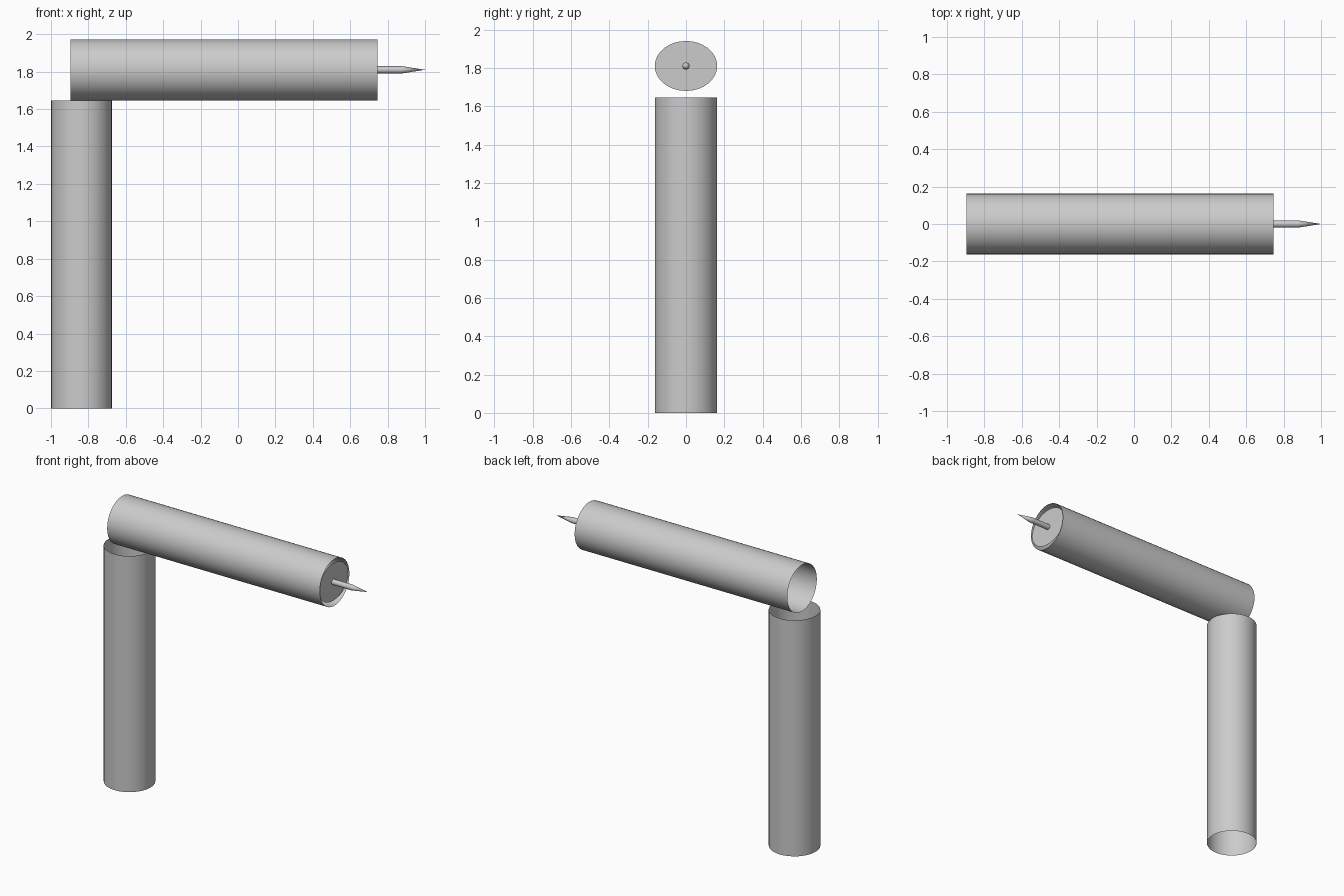
import bpy
from math import pi

cube = bpy.data.objects.get("Cube")
if cube:
    bpy.data.objects.remove(cube)

grey = bpy.data.materials.new("plain grey")
grey.use_nodes = True
color = (0.6, 0.6, 0.6, 1)
grey.diffuse_color = color
grey.node_tree.nodes["Principled BSDF"].inputs["Base Color"].default_value = color

ALONG_X = (0, pi / 2, 0)
R = 0.163
ARM_Z = 1.81


def finish(name):
    obj = bpy.context.object
    obj.name = name
    obj.data.materials.append(grey)
    bpy.ops.object.shade_smooth_by_angle()
    return obj


def tube(name, radius, length, center, rotation=(0, 0, 0), sides=32):
    bpy.ops.mesh.primitive_cylinder_add(
        vertices=sides, radius=radius, depth=length, end_fill_type='NOTHING',
        location=center, rotation=rotation)
    return finish(name)


# Upright post and horizontal arm, both thin and open at the ends
tube("post", R, 1.645, (-0.837, 0, 0.8225))
tube("arm", R, 1.64, (-0.075, 0, ARM_Z), ALONG_X)

# Flattened disc just inside the arm's end
bpy.ops.mesh.primitive_circle_add(
    vertices=32, radius=R, fill_type='NGON',
    location=(0.735, 0, ARM_Z), rotation=ALONG_X)
disc = finish("end_disc")
disc.scale.x = 0.8

# Pin with a long pointed tip
tube("pin_shaft", 0.019, 0.145, (0.8075, 0, ARM_Z), ALONG_X, 16)
bpy.ops.mesh.primitive_cone_add(
    vertices=16, radius1=0.019, radius2=0, depth=0.12, end_fill_type='NOTHING',
    location=(0.94, 0, ARM_Z), rotation=ALONG_X)
finish("pin_tip")
